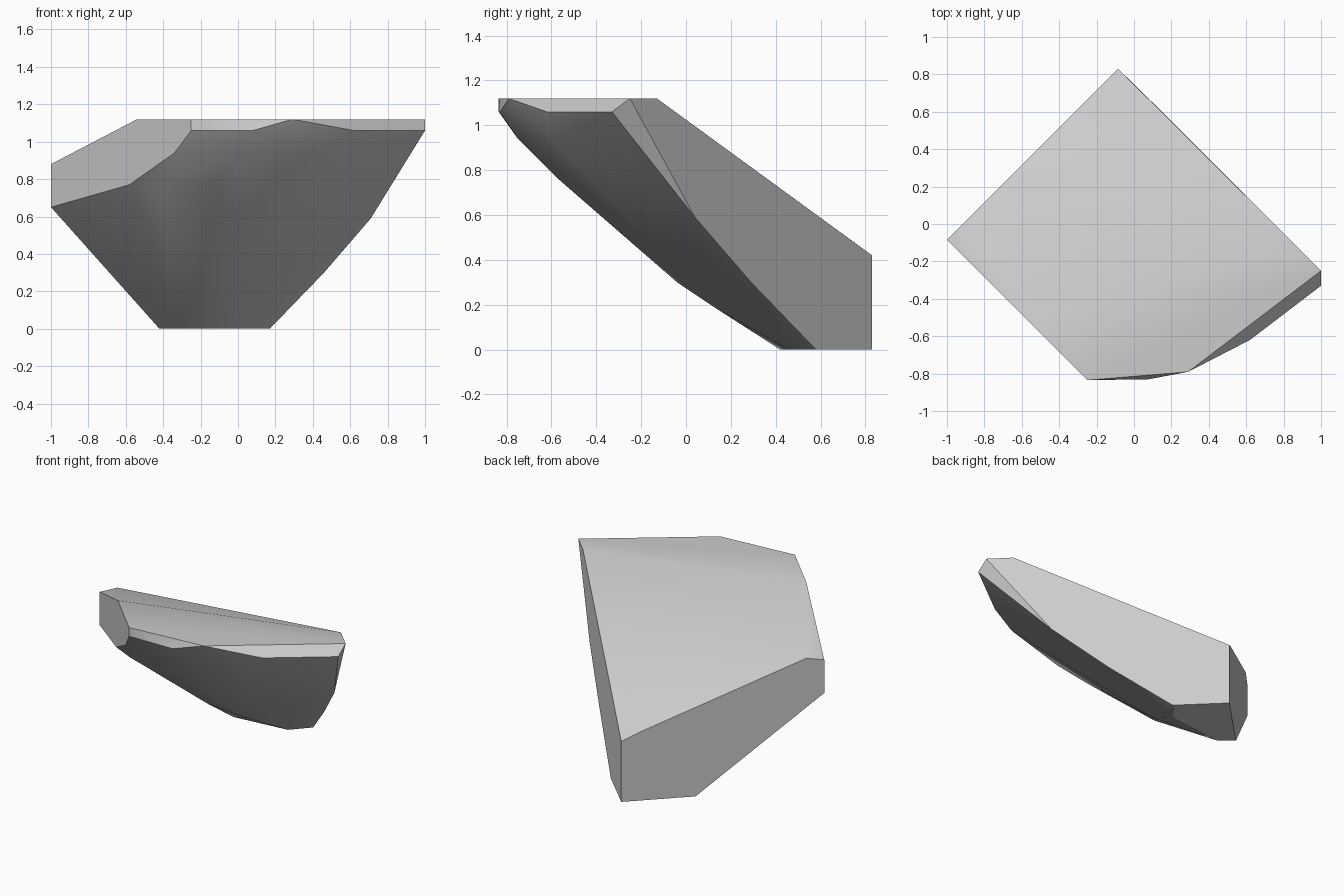
import bpy, bmesh, math

cube = bpy.data.objects.get("Cube")
if cube:
    bpy.data.objects.remove(cube, do_unlink=True)

# Each helper places (x, z) points on one of the three upright broken sides
def on_right_break(pts):
    return [(x, 0.75 - x, z) for x, z in pts]

def on_back_break(pts):
    return [(x, x + 0.915, z) for x, z in pts]

def on_left_break(pts):
    return [(x, -1.085 - x, z) for x, z in pts]

def at_height(z, pts):
    return [(x, y, z) for x, y in pts]

points = []
# Upright broken sides
points += on_right_break([(0.17, 0), (0.46, 0.30), (0.71, 0.59), (1, 1.12), (0.88, 1.12)])
points += on_back_break([(-0.42, 0), (-0.085, 0), (-0.085, 0.42), (-0.17, 0.475), (-0.92, 0.9)])
points += on_left_break([(-1, 0.65), (-1, 0.88), (-0.58, 0.77), (-0.34, 0.94),
                         (-0.25, 1.06), (-0.25, 1.12), (-0.54, 1.12)])
# Rounded belly, ring by ring from the foot to the rim
points += at_height(0, [(-0.33, 0.42), (0.06, 0.46)])
points += at_height(0.18, [(-0.03, 0.14)])
points += at_height(0.30, [(-0.20, -0.04)])
points += at_height(0.77, [(-0.42, -0.58), (-0.12, -0.58)])
points += at_height(0.94, [(0.0, -0.75), (0.5, -0.6)])
points += at_height(1.06, [(0.08, -0.83), (0.62, -0.62), (1, -0.33)])
points += at_height(1.12, [(0.29, -0.79)])

# Skin the points into one solid shard
bm = bmesh.new()
for p in points:
    bm.verts.new(p)
bmesh.ops.convex_hull(bm, input=bm.verts[:])
loose = [v for v in bm.verts if not v.link_faces]
bmesh.ops.delete(bm, geom=loose, context='VERTS')
bmesh.ops.dissolve_limit(bm, angle_limit=math.radians(0.8), verts=bm.verts[:], edges=bm.edges[:])
bmesh.ops.recalc_face_normals(bm, faces=bm.faces[:])
mesh = bpy.data.meshes.new("stone_shard")
bm.to_mesh(mesh)
bm.free()
shard = bpy.data.objects.new("stone_shard", mesh)
bpy.context.collection.objects.link(shard)

# Plain grey stone
stone = bpy.data.materials.new("grey_stone")
stone.use_nodes = True
grey = (0.6, 0.6, 0.6, 1)
stone.diffuse_color = grey
stone.node_tree.nodes["Principled BSDF"].inputs["Base Color"].default_value = grey
mesh.materials.append(stone)

# Soft belly and top, crisp breaks
bpy.ops.object.select_all(action='DESELECT')
shard.select_set(True)
bpy.context.view_layer.objects.active = shard
bpy.ops.object.shade_smooth_by_angle(angle=math.radians(30))
